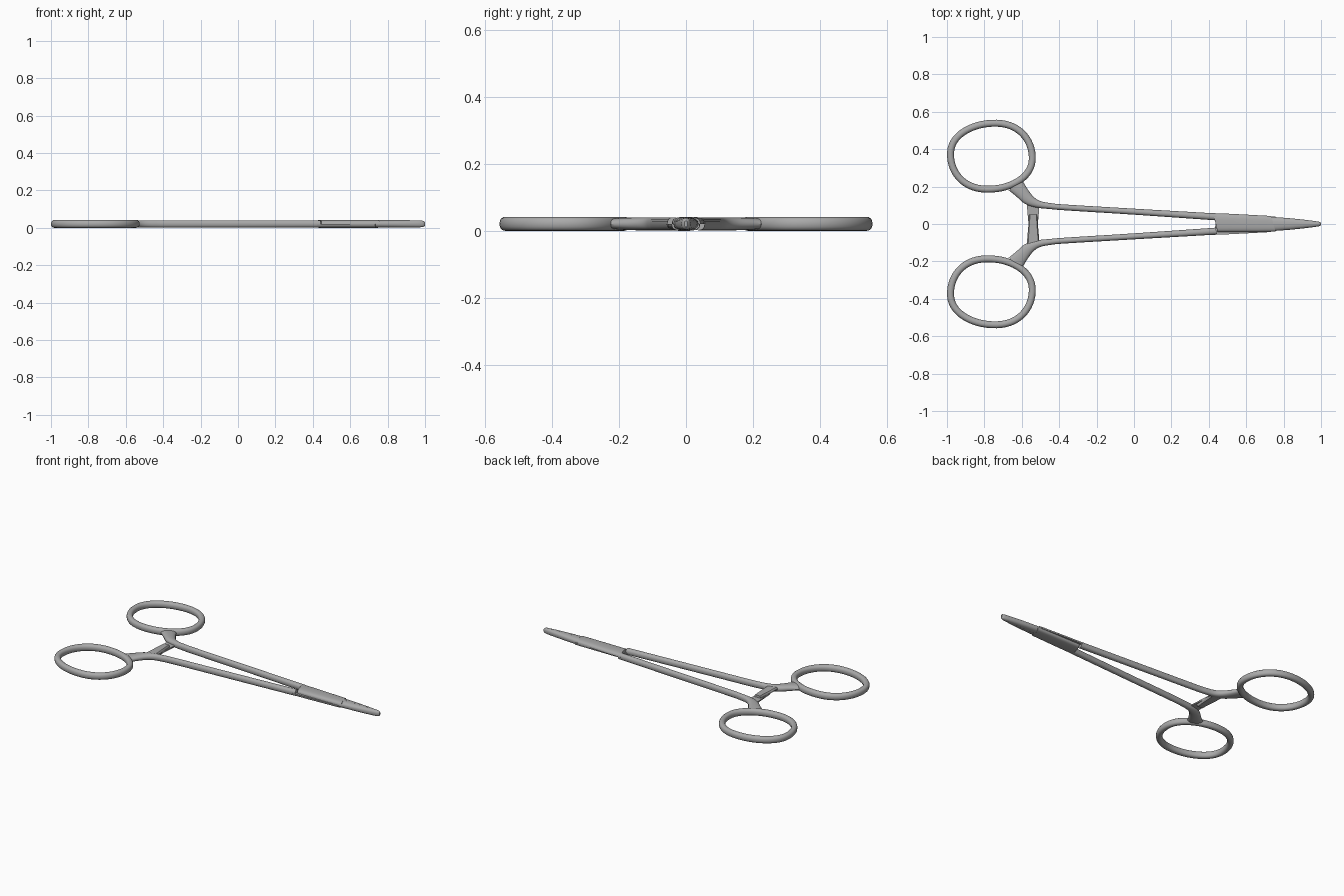
import bpy, bmesh, math
from mathutils import Vector

if "Cube" in bpy.data.objects:
    bpy.data.objects.remove(bpy.data.objects["Cube"])

H = 0.042            # overall thickness
MID = H / 2

steel = bpy.data.materials.new("brushed_steel")
steel.diffuse_color = (0.40, 0.40, 0.40, 1)
steel.use_nodes = True
steel.node_tree.nodes["Principled BSDF"].inputs["Base Color"].default_value = steel.diffuse_color


def superellipse(t, n):
    c, s = math.cos(t), math.sin(t)
    return (math.copysign(abs(c) ** (2 / n), c), math.copysign(abs(s) ** (2 / n), s))


def arc(start, end, steps, n):
    return [superellipse(start + (end - start) * i / steps, n) for i in range(steps + 1)]


def loft(name, sections, flip, loop=False):
    """Skin a list of equal-sized sections; flip turns the part over onto the other arm."""
    bm = bmesh.new()
    rows = []
    for sec in sections:
        rows.append([bm.verts.new((x, -y, H - z) if flip else (x, y, z)) for x, y, z in sec])
    m = len(rows[0])
    pairs = list(zip(rows, rows[1:])) + ([(rows[-1], rows[0])] if loop else [])
    for a, b in pairs:
        for i in range(m):
            j = (i + 1) % m
            bm.faces.new((a[i], a[j], b[j], b[i]))
    if not loop:
        bm.faces.new(rows[0])
        bm.faces.new(rows[-1])
    bmesh.ops.recalc_face_normals(bm, faces=bm.faces)
    for f in bm.faces:
        f.smooth = True
    me = bpy.data.meshes.new(name)
    bm.to_mesh(me)
    bm.free()
    me.set_sharp_from_angle(angle=math.radians(38))
    me.materials.append(steel)
    ob = bpy.data.objects.new(name, me)
    bpy.context.collection.objects.link(ob)
    return ob


def spline(pts, steps):
    """Catmull-Rom through tuples of any length."""
    pts = [Vector(p) for p in pts]
    ext = [pts[0] * 2 - pts[1]] + pts + [pts[-1] * 2 - pts[-2]]
    out = []
    for a, b, c, d in zip(ext, ext[1:], ext[2:], ext[3:]):
        for k in range(steps):
            t = k / steps
            out.append(0.5 * (2 * b + (c - a) * t + (2 * a - 5 * b + 4 * c - d) * t * t
                              + (3 * b - a - 3 * c + d) * t ** 3))
    return out + [pts[-1]]


def sweep(path, outline, loop=False):
    """Sections across a flat path of (x, y, half width, half height)."""
    out = []
    n = len(path)
    for i, p in enumerate(path):
        a = path[(i - 1) % n] if loop else path[max(i - 1, 0)]
        b = path[(i + 1) % n] if loop else path[min(i + 1, n - 1)]
        d = Vector((b[0] - a[0], b[1] - a[1])).normalized()
        out.append([(p[0] - d.y * u * p[2], p[1] + d.x * u * p[2], MID + v * p[3])
                    for u, v in outline])
    return out


round_section = arc(0, 2 * math.pi, 16, 2.3)[:-1]

for flip, side in ((False, "left"), (True, "right")):
    # finger ring
    path = []
    for x, y in arc(0, 2 * math.pi, 56, 2.12)[:-1]:
        # slightly egg-shaped, fuller towards the shank
        path.append((-0.7625 + 0.2185 * x - 0.010 * y * (1 - abs(y)), 0.3625 + 0.176 * y + 0.012 * x * y * y, 0.0185, MID))
    loft(side + "_finger_ring", sweep(path, round_section, True), flip, True)

    # shank with the curved neck running into the ring
    neck = spline([(-0.635, 0.210, 0.046, 0.016), (-0.605, 0.175, 0.037, 0.0185),
                   (-0.565, 0.132, 0.030, 0.0195), (-0.515, 0.107, 0.020, 0.0195),
                   (-0.45, 0.096, 0.016, 0.0195), (-0.36, 0.088, 0.0155, 0.0195),
                   (0.0, 0.066, 0.016, 0.0195), (0.44, 0.038, 0.0185, 0.0195)], 5)
    loft(side + "_shank", sweep(neck, round_section), flip)

    # half-lap plate of the box lock, slanted at both ends
    plate_outline = arc(0, math.pi, 14, 2.9)
    stations = [(0.435, 0.008, 0.050), (0.54, 0.006, 0.048),
                (0.65, 0.003, 0.045), (0.745, 0.001, 0.042)]
    loft(side + "_lock_plate",
         [[(x - 0.012 * u, y + u * hw, MID + v * MID) for u, v in plate_outline]
          for x, y, hw in stations], flip)

    # jaw on the far side of the lock, flat where it meets its twin
    jaw_outline = arc(math.pi / 2, 3 * math.pi / 2, 12, 2.4)
    jaw = [(0.70, 0.038, 0.0205), (0.76, 0.036, 0.0205), (0.83, 0.031, 0.0205),
           (0.90, 0.024, 0.020), (0.96, 0.0165, 0.0185), (0.985, 0.013, 0.0175),
           (0.996, 0.009, 0.014), (1.0, 0.005, 0.009)]
    loft(side + "_jaw",
         [[(x, u * w - 0.0002, MID + v * h) for u, v in jaw_outline] for x, w, h in jaw], flip)

    # tapered ratchet bar reaching across to the other arm
    bar_outline = [(-1, 0), (-0.8, -1), (0.8, -1), (1, 0), (1, 1), (-1, 1)]
    bar = [(0.12, 0.034), (0.08, 0.032), (0.0, 0.025), (-0.05, 0.021)]
    loft(side + "_ratchet_bar",
         [[(-0.539 + u * hw, y, 0.0135 + v * 0.007) for u, v in bar_outline] for y, hw in bar],
         flip)
